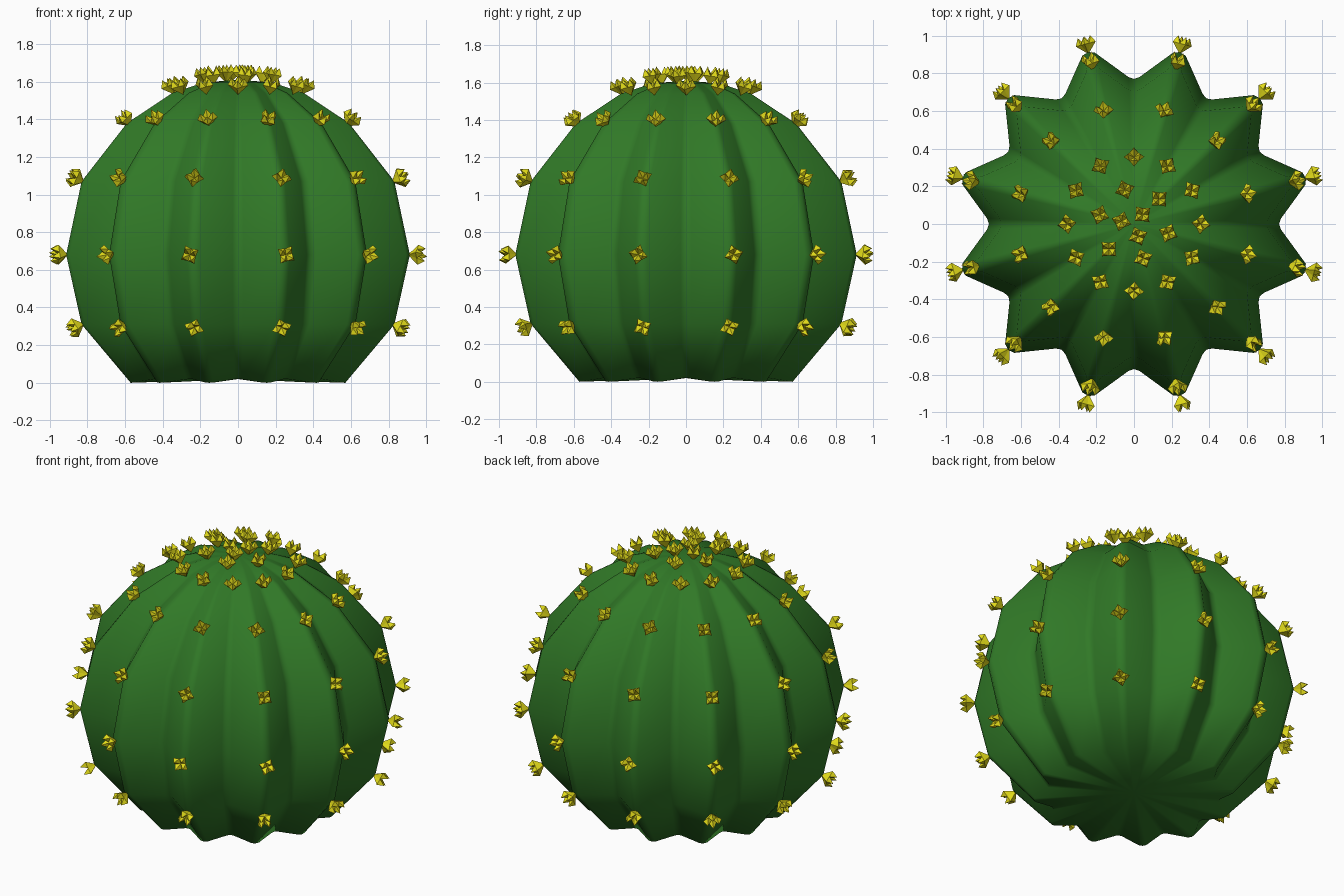
import bpy, bmesh, math, random
from mathutils import Vector, Matrix

random.seed(4)
if "Cube" in bpy.data.objects:
    bpy.data.objects.remove(bpy.data.objects["Cube"])

RIBS = 12
STEP = 2 * math.pi / RIBS
CENTRE = Vector((0, 0, 0.68))


def material(name, rgb):
    mat = bpy.data.materials.new(name)
    mat.use_nodes = True
    mat.diffuse_color = (*rgb, 1)
    bsdf = mat.node_tree.nodes["Principled BSDF"]
    bsdf.inputs["Base Color"].default_value = (*rgb, 1)
    bsdf.inputs["Roughness"].default_value = 0.8
    return mat


def add_object(name, bm, mat):
    bmesh.ops.recalc_face_normals(bm, faces=bm.faces)
    mesh = bpy.data.meshes.new(name)
    bm.to_mesh(mesh)
    bm.free()
    mesh.materials.append(mat)
    obj = bpy.data.objects.new(name, mesh)
    bpy.context.collection.objects.link(obj)
    return obj


def polar(r, a, z):
    return Vector((r * math.cos(a), r * math.sin(a), z))


# Ribbed body: a star cross-section swept up a rounded profile
# ridge radius, height, valley depth as a share of the radius
profile = [(0.59, 0.0, 0.86), (0.86, 0.31, 0.82), (0.945, 0.68, 0.815),
           (0.86, 1.07, 0.815), (0.61, 1.38, 0.82), (0.36, 1.54, 0.84),
           (0.19, 1.595, 0.88)]
# offsets within one rib, and how far each lies toward the ridge
section = [(0.0, 0.0), (0.07, 0.06), (0.43, 0.94),
           (0.5, 1.0), (0.57, 0.94), (0.93, 0.06)]
bm = bmesh.new()
rings = []
for radius, z, depth in profile:
    ring = []
    for rib in range(RIBS):
        for offset, ridge in section:
            r = radius * (depth + (1 - depth) * ridge)
            lift = 0.02 * (1 - ridge) if z == 0 else 0
            ring.append(bm.verts.new(polar(r, (rib + offset) * STEP, z + lift)))
    rings.append(ring)
count = len(rings[0])
for low, high in zip(rings, rings[1:]):
    for i in range(count):
        j = (i + 1) % count
        bm.faces.new((low[i], low[j], high[j], high[i]))
for ring, z in ((rings[0], 0.02), (rings[-1], 1.61)):
    pole = bm.verts.new((0, 0, z))
    for i in range(count):
        bm.faces.new((ring[i], ring[(i + 1) % count], pole))
body = add_object("cactus_body", bm, material("cactus green", (0.03, 0.19, 0.02)))
bpy.context.view_layer.objects.active = body
body.select_set(True)
bpy.ops.object.shade_smooth_by_angle(angle=math.radians(60))


# Spine cluster: a four-pointed crown flaring from a narrow foot
def spine(bm, base, normal, roll):
    frame = (Matrix.Translation(base) @ normal.to_track_quat("Z", "Y").to_matrix().to_4x4()
             @ Matrix.Rotation(roll, 4, "Z"))

    def vert(r, quarter, h):
        return bm.verts.new(frame @ polar(r, quarter * math.pi / 2, h))

    foot, heart = vert(0, 0, -0.01), vert(0, 0, 0.04)
    corners = [vert(0.055, q, 0.045) for q in range(4)]
    tips = [vert(0.034, q, 0.085) for q in range(4)]
    notches = [vert(0.034, q + 0.5, 0.045) for q in range(4)]
    for q in range(4):
        for n in (notches[q], notches[q - 1]):
            bm.faces.new((foot, corners[q], n))
            bm.faces.new((corners[q], tips[q], n))
            bm.faces.new((tips[q], heart, n))


# Rows of spines: radius, height, number, first angle in degrees
rows = [(0.855, 0.31, 12, 15), (0.945, 0.68, 12, 15), (0.855, 1.07, 12, 15),
        (0.595, 1.37, 12, 15), (0.34, 1.54, 12, 0), (0.18, 1.595, 6, 45),
        (0.065, 1.605, 3, 48)]
bm = bmesh.new()
for radius, z, number, start in rows:
    for k in range(number):
        angle = math.radians(start + 360 * k / number)
        base = polar(radius, angle, z)
        roll = random.uniform(0, math.pi / 2) if z < 1.5 else random.uniform(-0.15, 0.15)
        spine(bm, base, (base - CENTRE).normalized(), roll)
add_object("spines", bm, material("spine yellow", (0.75, 0.7, 0.01)))
